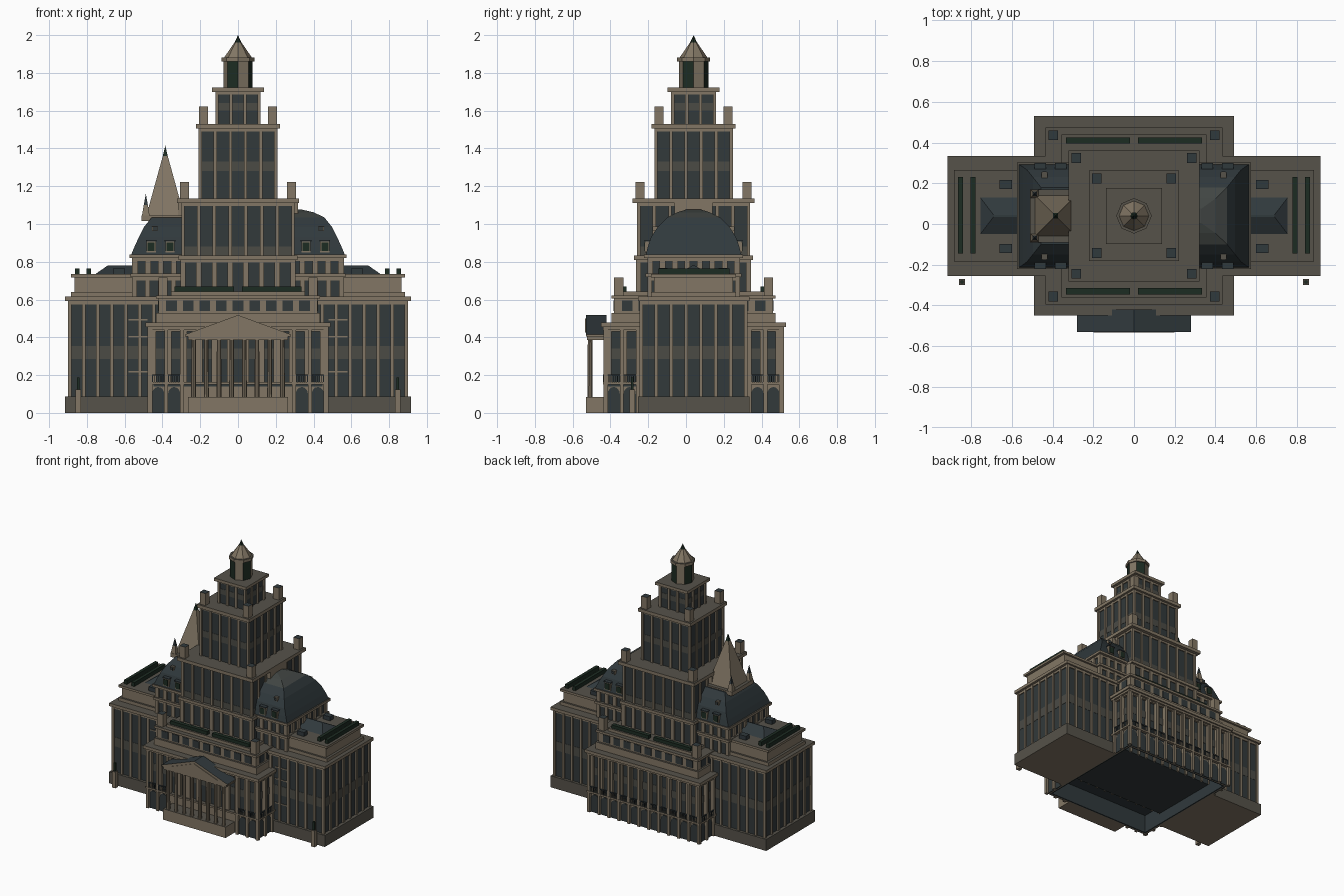
import bpy, bmesh, math
from mathutils import Matrix, Vector

cube = bpy.data.objects.get("Cube")
if cube:
    bpy.data.objects.remove(cube)

COLOURS = {
    "stone": (0.225, 0.183, 0.129),
    "weathered": (0.093, 0.085, 0.068),
    "slate": (0.03, 0.041, 0.046),
    "lead_grey": (0.052, 0.06, 0.056),
    "glass": (0.032, 0.041, 0.043),
    "glass_band": (0.07, 0.07, 0.06),
    "dark_green": (0.012, 0.025, 0.016),
}
NAMES = list(COLOURS)
MATS = []
for key, rgb in COLOURS.items():
    m = bpy.data.materials.new(key)
    m.use_nodes = True
    m.diffuse_color = (*rgb, 1)
    bsdf = m.node_tree.nodes["Principled BSDF"]
    bsdf.inputs["Base Color"].default_value = (*rgb, 1)
    bsdf.inputs["Roughness"].default_value = 0.8
    MATS.append(m)

C = 0.04  # the whole plan is centred on this y
CENTRE = Matrix.Translation((0, C, 0))


class Part:
    """Collects solids in one mesh; coordinates are relative to the plan centre."""

    def __init__(self, name):
        self.name, self.bm, self.m = name, bmesh.new(), CENTRE

    def turn(self, k):
        self.m = CENTRE @ Matrix.Rotation(k * math.pi / 2, 4, "Z")

    def paint(self, verts, mat, top="weathered"):
        faces = {f for v in verts for f in v.link_faces}
        for f in faces:
            f.normal_update()
            use = mat
            if mat == "stone" and f.normal.z > 0.95:
                use = top
            if mat == "weathered" and f.normal.z < -0.95:
                use = "stone"
            f.material_index = NAMES.index(use)
        return faces

    def box(self, x0, x1, y0, y1, z0, z1, mat="stone", top="weathered"):
        t = Matrix.Translation(((x0 + x1) / 2, (y0 + y1) / 2, (z0 + z1) / 2))
        s = Matrix.Diagonal((abs(x1 - x0), abs(y1 - y0), z1 - z0, 1))
        v = bmesh.ops.create_cube(self.bm, size=1, matrix=self.m @ t @ s)["verts"]
        self.paint(v, mat, top)

    def slab(self, hx, hy, z0, z1, mat="stone"):
        self.box(-hx, hx, -hy, hy, z0, z1, mat)

    def cone(self, x, y, z0, z1, r0, r1, sides, mat="stone", spin=0.0):
        t = Matrix.Translation((x, y, (z0 + z1) / 2)) @ Matrix.Rotation(spin, 4, "Z")
        v = bmesh.ops.create_cone(self.bm, cap_ends=True, segments=sides, radius1=r0,
                                  radius2=r1, depth=z1 - z0, matrix=self.m @ t)["verts"]
        return self.paint(v, mat)

    def loft(self, rings, mat):
        loops = [[self.bm.verts.new(self.m @ Vector(p)) for p in r] for r in rings]
        n = len(loops[0])
        for a, b in zip(loops, loops[1:]):
            for i in range(n):
                j = (i + 1) % n
                self.bm.faces.new((a[i], a[j], b[j], b[i]))
        self.bm.faces.new(loops[0][::-1])
        self.bm.faces.new(loops[-1])
        verts = [v for l in loops for v in l]
        faces = {f for v in verts for f in v.link_faces}
        bmesh.ops.recalc_face_normals(self.bm, faces=list(faces))
        return self.paint(verts, mat)

    def done(self):
        me = bpy.data.meshes.new(self.name)
        self.bm.to_mesh(me)
        self.bm.free()
        for m in MATS:
            me.materials.append(m)
        bpy.context.collection.objects.link(bpy.data.objects.new(self.name, me))


def facade(name, hx, hy, z0, z1, nx, ny, pier=0.018, depth=0.011, band=None):
    """Glass core wrapped in evenly spaced stone piers, with a header beam."""
    p = Part(name)
    p.slab(hx - depth, hy - depth, z0, z1, "glass")
    if band:
        p.slab(hx - depth + 0.002, hy - depth + 0.002, *band, "glass_band")
    p.slab(hx - 0.004, hy - 0.004, z1 - 0.02, z1)
    for k in range(4):
        p.turn(k)
        w, d, n = (hx, hy, nx) if k % 2 == 0 else (hy, hx, ny)
        for i in range(n + 1):
            u = -w + pier / 2 + i * (2 * w - pier) / n
            p.box(u - pier / 2, u + pier / 2, -d, -d + depth + 0.005, z0, z1)
    p.done()


def slabs(name, rows):
    p = Part(name)
    for row in rows:
        p.slab(*row)
    p.done()


def corner_blocks(name, hx, hy, z0, z1, size=0.048):
    p = Part(name)
    for sx in (-1, 1):
        for sy in (-1, 1):
            p.box(sx * hx, sx * (hx - size), sy * hy, sy * (hy - size), z0, z1, top="slate")
    p.done()


# Side wings
facade("wing_walls", 0.9, 0.285, 0.085, 0.595, 24, 7, band=(0.285, 0.355))
slabs("wing_cornice", [(0.915, 0.295, 0.592, 0.615), (0.885, 0.225, 0.615, 0.64),
                       (0.865, 0.21, 0.64, 0.718), (0.885, 0.225, 0.718, 0.735)])
for side, s in (("left", 1), ("right", -1)):
    p = Part(side + "_wing_base")
    p.box(s * 0.458, s * 0.915, -0.295, 0.295, 0, 0.088, "weathered")
    p.done()
    p = Part(side + "_wing_stair_window_bars")
    for z in (0.215, 0.4, 0.49):
        p.box(s * 0.48, s * 0.58, -0.279, -0.27, z, z + 0.008)
    p.done()
    p = Part(side + "_wing_roof_planters")
    for x in (0.852, 0.79):
        p.box(s * (x - 0.012), s * (x + 0.012), -0.185, 0.19, 0.735, 0.765, "dark_green")
    p.done()
    p = Part(side + "_wing_hip_roof")
    p.loft([[(s * x, y, 0.735) for x, y in ((0.5, -0.09), (0.755, -0.09), (0.755, 0.09), (0.5, 0.09))],
            [(s * x, y, 0.78) for x, y in ((0.5, -0.005), (0.69, -0.005), (0.69, 0.005), (0.5, 0.005))]],
           "slate")
    for y in (-0.16, 0.155):
        p.box(s * 0.6, s * 0.66, y - 0.022, y + 0.022, 0.735, 0.766, "slate")
    p.done()
    p = Part(side + "_lamp_post")
    p.box(s * 0.83, s * 0.86, -0.34, -0.31, 0, 0.125)
    p.box(s * 0.838, s * 0.852, -0.332, -0.318, 0.125, 0.188, "dark_green")
    p.done()

# Central block: open-bottomed arcade storey, full-height piers and balconies
H = 0.468
slabs("arcade_ceiling", [(0.22, 0.15, 0.136, 0.145), (H - 0.01, H - 0.01, 0.14, 0.151, "slate"),
                         (0.48, 0.48, 0.15, 0.163)])
facade("central_walls", H, H, 0.163, 0.45, 11, 11, pier=0.034, depth=0.02, band=(0.285, 0.34))
walls, arches = Part("arcade_walls"), Part("arcade_arches")
rails, piers = Part("balcony_rails"), Part("arcade_piers")
for k in range(4):
    for part in (walls, arches, rails, piers):
        part.turn(k)
    walls.box(-H + 0.01, H - 0.01, -H + 0.01, -H + 0.02, 0, 0.15)
    walls.box(-H + 0.02, H - 0.02, -H + 0.02, -H + 0.03, 0, 0.15, "slate")
    for i in range(12):
        u = (i - 5.5) * 0.0845
        if k == 2 or abs(u) > 0.28:
            piers.box(u - 0.01, u + 0.01, -H - 0.01, -H + 0.015, 0, 0.445)
    for i in range(11):
        u = (i - 5) * 0.0845
        if k != 2 and abs(u) < 0.26:
            continue
        outline = [(u + 0.032, 0.0), (u - 0.032, 0.0)]
        outline += [(u - 0.032 * math.cos(a), 0.1 + 0.037 * math.sin(a))
                    for a in (j * math.pi / 8 for j in range(9))]
        arches.loft([[(x, y, z) for x, z in outline] for y in (-H + 0.015, -H + 0.006)], "glass")
        rails.box(u - 0.032, u + 0.032, -H - 0.012, -H - 0.006, 0.197, 0.204, "slate")
        for j in range(-3, 4):
            b = u + j * 0.01
            rails.box(b - 0.0015, b + 0.0015, -H - 0.011, -H - 0.008, 0.163, 0.198, "slate")
for part in (walls, arches, rails, piers):
    part.done()
slabs("central_cornice", [(0.48, 0.48, 0.44, 0.455), (0.49, 0.49, 0.455, 0.478),
                          (0.435, 0.435, 0.478, 0.53), (0.42, 0.42, 0.53, 0.605),
                          (0.435, 0.435, 0.605, 0.622), (0.355, 0.4, 0.622, 0.643)])
p = Part("attic_windows")
for k in range(4):
    p.turn(k)
    for i in range(-4, 5):
        u = i * 0.088
        p.box(u - 0.028, u + 0.028, -0.424, -0.416, 0.54, 0.595, "glass")
p.done()
corner_blocks("attic_corner_blocks", 0.42, 0.42, 0.622, 0.718)
p = Part("terrace_planters")
for s in (-1, 1):
    for t in (-1, 1):
        p.box(s * 0.02, s * 0.335, t * 0.355, t * 0.385, 0.643, 0.668, "dark_green")
p.done()

# Portico
p = Part("portico")
p.box(-0.265, 0.265, -0.57, -H + 0.02, 0, 0.083)
for i in range(8):
    x = -0.235 + i * 0.47 / 7
    p.cone(x, -0.548, 0.083, 0.385, 0.014, 0.012, 10)
p.box(-0.265, 0.265, -0.565, -0.46, 0.385, 0.412)
p.done()
p = Part("pediment")
tri = ((-0.28, 0.405), (0.28, 0.405), (0.28, 0.415), (0, 0.518), (-0.28, 0.415))
for f in p.loft([[(x, y, z) for x, z in tri] for y in (-0.57, -0.46)], "stone"):
    if f.normal.z > 0.5:
        f.material_index = NAMES.index("slate")
inner = ((-0.2, 0.425), (0.2, 0.425), (0, 0.499))
p.loft([[(x, y, z) for x, z in inner] for y in (-0.574, -0.566)], "stone")
p.done()

# Mansard pavilions flanking the tower: steep sides, low hipped cap on the left one
facade("pavilion_lower_storey", 0.56, 0.245, 0.615, 0.722, 16, 7, pier=0.026)
facade("pavilion_upper_storey", 0.56, 0.245, 0.735, 0.825, 16, 7, pier=0.03)
slabs("pavilion_cornice", [(0.57, 0.255, 0.72, 0.738), (0.575, 0.262, 0.82, 0.838)])
PROFILE = ((0.565, 0.253, 0.838), (0.548, 0.242, 0.88), (0.525, 0.225, 0.93),
           (0.497, 0.19, 0.985), (0.457, 0.14, 1.035))
CAP = (PROFILE[-1], (0.4, 0.085, 1.062), (0.33, 0.035, 1.078))


def mansard(part, s, profile, mat):
    part.loft([[(s * 0.27, -y, z), (s * x, -y, z), (s * x, y, z), (s * 0.27, y, z)]
               for x, y, z in profile], mat)


for side, s in (("left", 1), ("right", -1)):
    p = Part(side + "_mansard_roof")
    mansard(p, s, PROFILE, "slate")
    if s > 0:
        mansard(p, s, CAP, "lead_grey")
    p.done()
    p = Part(side + "_dormers")
    for k in (0, 2):
        p.turn(k)
        for x in (0.36, 0.46):
            x *= s if k == 0 else -s
            p.box(x - 0.025, x + 0.025, -0.256, -0.2, 0.85, 0.908)
            p.box(x - 0.018, x + 0.018, -0.26, -0.251, 0.856, 0.902, "dark_green")
            p.box(x - 0.028, x + 0.028, -0.26, -0.2, 0.908, 0.915, "slate")
        x = 0.44 * (s if k == 0 else -s)
        p.box(x - 0.014, x + 0.014, -0.215, -0.17, 0.962, 0.988)
        p.box(x - 0.01, x + 0.01, -0.218, -0.21, 0.965, 0.985, "glass")
    p.done()

# Stone spire on the right pavilion
R2, Q = math.sqrt(2), math.pi / 4
p = Part("pavilion_spire")
p.box(-0.51, -0.28, -0.13, 0.13, 1.015, 1.045)
p.cone(-0.385, 0, 1.045, 1.36, 0.1 * R2, 0.013 * R2, 4, "stone", Q)
p.cone(-0.385, 0, 1.36, 1.415, 0.013 * R2, 0, 4, "dark_green", Q)
for y in (-0.108, 0.108):
    p.cone(-0.488, y, 1.045, 1.1, 0.02 * R2, 0.011 * R2, 4, "stone", Q)
    p.cone(-0.488, y, 1.1, 1.16, 0.011 * R2, 0, 4, "slate", Q)
p.done()

# Stepped tower
facade("tower_tier_one", 0.305, 0.305, 0.64, 0.815, 7, 7, pier=0.028)
facade("tower_tier_two", 0.3, 0.3, 0.83, 1.115, 7, 7, band=(0.83, 0.88))
facade("tower_tier_three", 0.208, 0.208, 1.135, 1.51, 5, 5, band=(1.28, 1.33))
facade("tower_tier_four", 0.12, 0.12, 1.53, 1.705, 3, 3, band=(1.6, 1.64))
slabs("tower_cornices", [(0.315, 0.315, 0.81, 0.832), (0.322, 0.322, 1.11, 1.135),
                         (0.222, 0.222, 1.505, 1.53), (0.137, 0.137, 1.7, 1.722)])
p = Part("tower_side_panels")
for s in (-1, 1):
    p.box(s * 0.28, s * 0.318, -0.1, 0.1, 1.0, 1.12)
p.done()
corner_blocks("tier_two_corner_blocks", 0.308, 0.308, 1.135, 1.222)
corner_blocks("tier_three_corner_blocks", 0.207, 0.207, 1.53, 1.622)

# Octagonal lantern with alternating stone and dark sides
p = Part("lantern")
for f in p.cone(0, 0, 1.72, 1.862, 0.078, 0.078, 8):
    n = f.normal
    if abs(n.z) < 0.5 and int((math.degrees(math.atan2(n.y, n.x)) % 360) // 45) % 2:
        f.material_index = NAMES.index("dark_green")
p.cone(0, 0, 1.86, 1.882, 0.087, 0.087, 8)
p.cone(0, 0, 1.882, 1.962, 0.073, 0.018, 8)
p.cone(0, 0, 1.955, 2.0, 0.021, 0, 8, "dark_green")
p.done()
